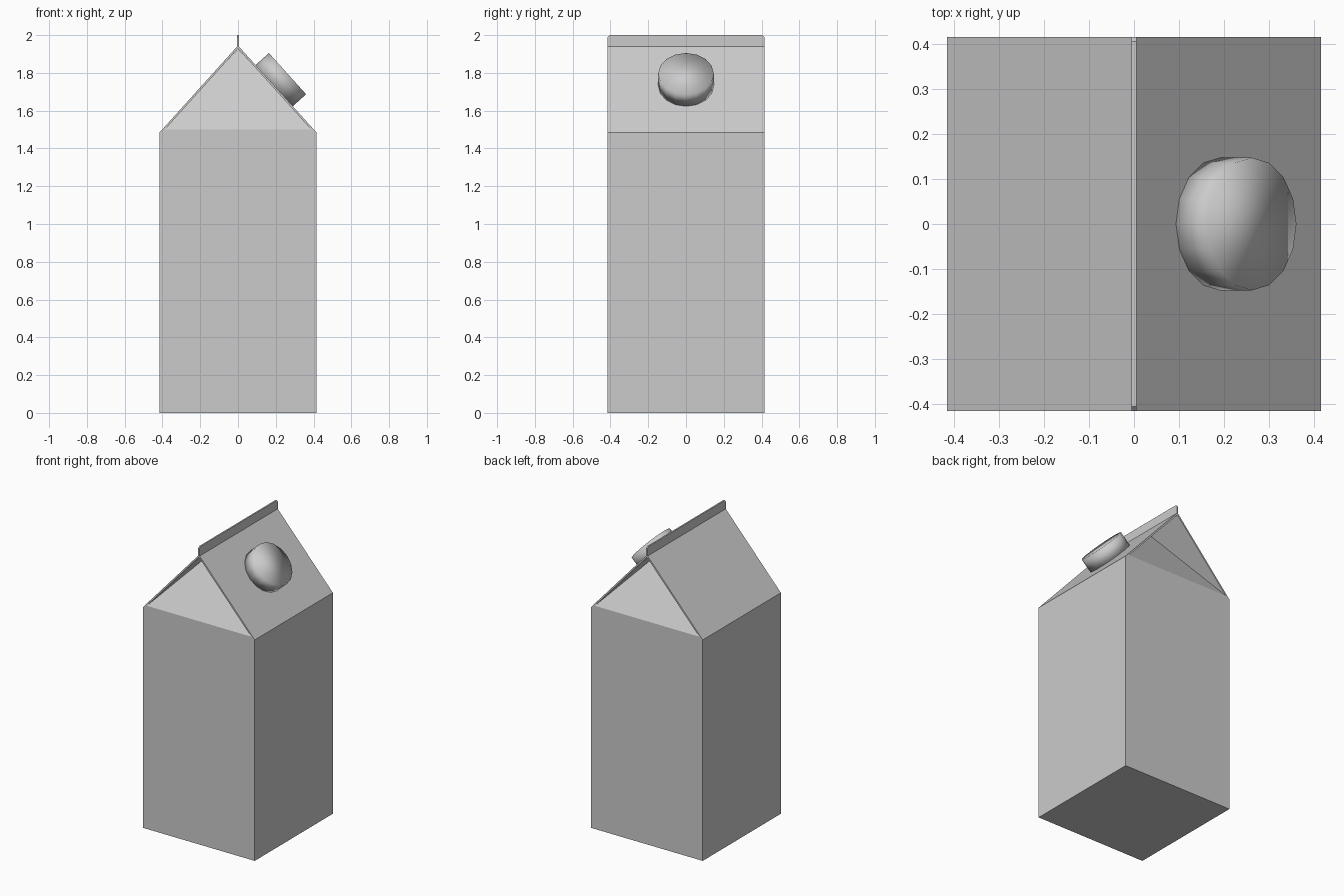
import bpy, bmesh, math
from mathutils import Vector

if "Cube" in bpy.data.objects:
    bpy.data.objects.remove(bpy.data.objects["Cube"])

W = 0.415  # half width


def finish(name, bm):
    bmesh.ops.recalc_face_normals(bm, faces=bm.faces[:])
    me = bpy.data.meshes.new(name)
    bm.to_mesh(me)
    bm.free()
    ob = bpy.data.objects.new(name, me)
    bpy.context.collection.objects.link(ob)
    return ob


def extrude_profile(name, pts, direction):
    """Extrude a closed 3D outline along a vector into a solid."""
    bm = bmesh.new()
    face = bm.faces.new([bm.verts.new(p) for p in pts])
    res = bmesh.ops.extrude_face_region(bm, geom=[face], use_keep_orig=True)
    moved = [g for g in res["geom"] if isinstance(g, bmesh.types.BMVert)]
    bmesh.ops.translate(bm, verts=moved, vec=direction)
    return finish(name, bm)


# Carton box, with its top edges trimmed to sit under the roof
wall = [(-W, 0), (W, 0), (W, 1.485), (0.397, 1.5), (-0.397, 1.5), (-W, 1.485)]
extrude_profile("carton_body", [(x, -W, z) for x, z in wall], (0, 2 * W, 0))

# Folded-in gables: both end triangles lean inwards to a short ridge
bm = bmesh.new()
fl, fr, br, bl = [bm.verts.new((sx * 0.397, sy * W, 1.5))
                  for sx, sy in ((-1, -1), (1, -1), (1, 1), (-1, 1))]
fa, ba = [bm.verts.new((0, y, 1.927)) for y in (-0.125, 0.125)]
for f in ((fl, fr, fa), (br, bl, ba), (fr, br, ba, fa), (bl, fl, fa, ba)):
    bm.faces.new(f)
finish("folded_gables", bm)

# Roof: thin inverted V overhanging the gables
roof = [(-W, 1.485), (0, 1.945), (W, 1.485), (0.401, 1.485), (0, 1.929), (-0.401, 1.485)]
extrude_profile("roof_panels", [(x, -W, z) for x, z in roof], (0, 2 * W, 0))

# Sealed fin along the ridge, with clipped top corners
fin = [(-W, 1.935), (W, 1.935), (W, 1.99), (W - 0.01, 2.0), (-W + 0.01, 2.0), (-W, 1.99)]
extrude_profile("ridge_fin", [(-0.005, y, z) for y, z in fin], (0.01, 0, 0))

# Screw cap standing square to the right roof panel
normal = Vector((0.46, 0, 0.415)).normalized()
bm = bmesh.new()
bmesh.ops.create_cone(bm, cap_ends=True, segments=16, radius1=0.147, radius2=0.147, depth=0.1)
cap = finish("screw_cap", bm)
cap.rotation_euler = (0, math.atan2(normal.x, normal.z), 0)
cap.location = Vector((0.19, 0, 1.731)) + normal * 0.047
for p in cap.data.polygons:
    p.use_smooth = True
